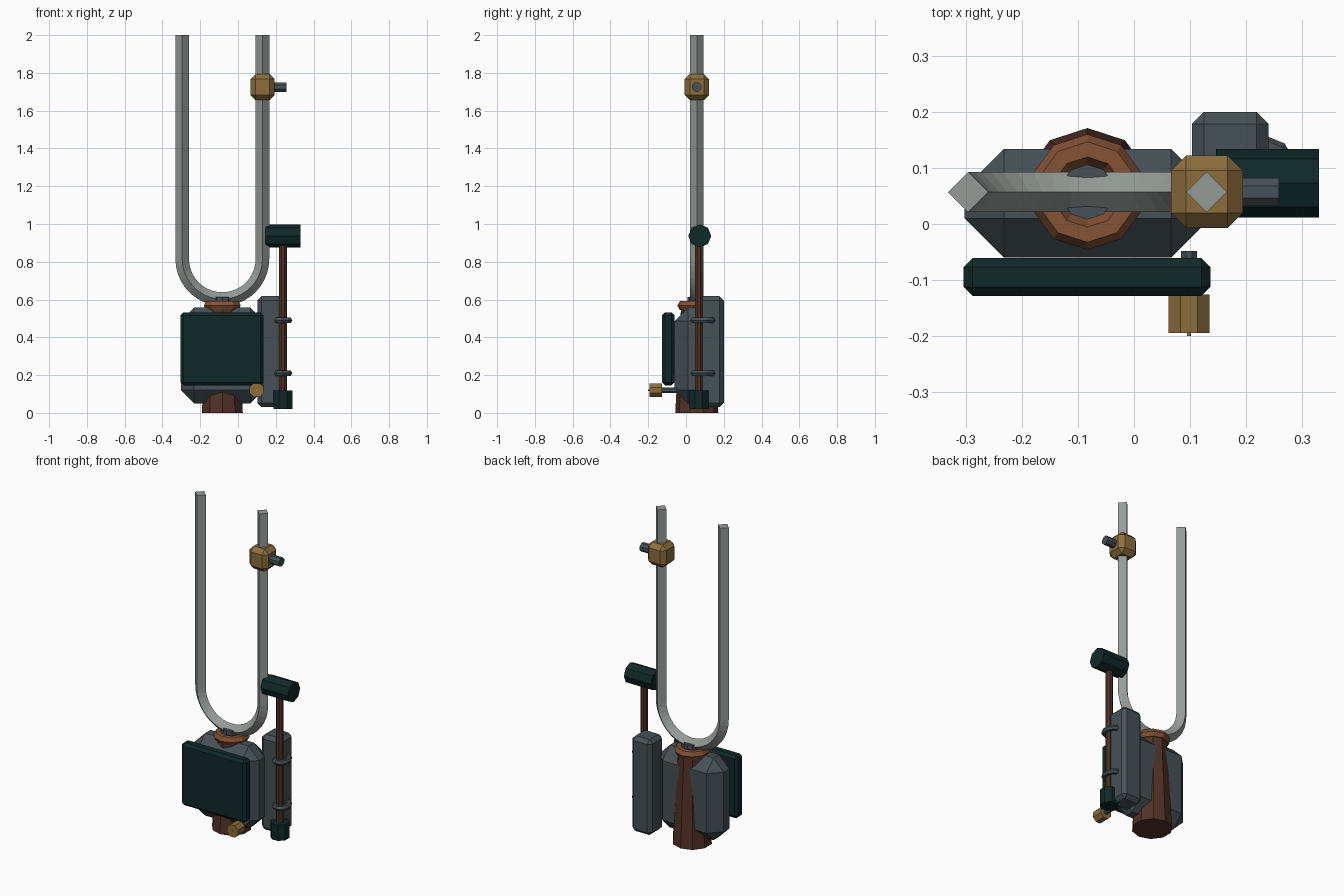
import bpy, bmesh, math
from mathutils import Vector as V

if "Cube" in bpy.data.objects:
    bpy.data.objects.remove(bpy.data.objects["Cube"])


def material(name, rgb):
    m = bpy.data.materials.new(name)
    m.diffuse_color = (*rgb, 1)
    m.use_nodes = True
    m.node_tree.nodes["Principled BSDF"].inputs["Base Color"].default_value = m.diffuse_color
    return m


STEEL = material("pale steel", (0.30, 0.33, 0.31))
IRON = material("slate iron", (0.060, 0.082, 0.095))
GREEN = material("dark green", (0.005, 0.022, 0.022))
BRASS = material("brass", (0.27, 0.155, 0.047))
COPPER = material("copper", (0.235, 0.085, 0.036))
WOOD = material("dark brown", (0.085, 0.031, 0.020))


def finish(name, bm, mat):
    bmesh.ops.recalc_face_normals(bm, faces=bm.faces)
    me = bpy.data.meshes.new(name)
    bm.to_mesh(me)
    bm.free()
    me.materials.append(mat)
    ob = bpy.data.objects.new(name, me)
    bpy.context.collection.objects.link(ob)
    return ob


def loft(name, rings, mat, closed=False):
    """Skin a row of equal rings, either looped or capped at the ends."""
    bm = bmesh.new()
    vs = [[bm.verts.new(p) for p in ring] for ring in rings]
    n = len(vs[0])
    pairs = list(zip(vs, vs[1:])) + ([(vs[-1], vs[0])] if closed else [])
    for a, b in pairs:
        for i in range(n):
            j = (i + 1) % n
            bm.faces.new((a[i], a[j], b[j], b[i]))
    if not closed:
        bm.faces.new(vs[0])
        bm.faces.new(vs[-1])
    return finish(name, bm, mat)


def circle(c, u, v, r, n, phase=0.0):
    return [V(c) + V(u) * (r * math.cos(2 * math.pi * (i + phase) / n))
            + V(v) * (r * math.sin(2 * math.pi * (i + phase) / n)) for i in range(n)]


X, Y, Z = V((1, 0, 0)), V((0, 1, 0)), V((0, 0, 1))
AXES = {"x": (X, Y, Z), "y": (Y, Z, X), "z": (Z, Y, X)}


def rod(name, base, axis, length, r1, n, mat, r2=None, phase=0.0):
    w, u, v = AXES[axis]
    base = V(base)
    return loft(name, [circle(base, u, v, r1, n, phase),
                       circle(base + w * length, u, v, r2 or r1, n, phase)], mat)


def ring(name, c, rx, ry, minor, mat, n=10, m=6):
    """Flat-lying, possibly stretched torus with a vertex facing +y."""
    rings = []
    for i in range(n):
        a = 2 * math.pi * i / n
        out = V((math.sin(a), math.cos(a), 0))
        mid = V(c) + V((rx * math.sin(a), ry * math.cos(a), 0))
        rings.append(circle(mid, out, Z, minor, m))
    return loft(name, rings, mat, closed=True)


def box(name, lo, hi, bevel, mat):
    bm = bmesh.new()
    bmesh.ops.create_cube(bm, size=1)
    lo, hi = V(lo), V(hi)
    for vert in bm.verts:
        vert.co = (lo + hi) / 2 + V([p * s for p, s in zip(vert.co, hi - lo)])
    bmesh.ops.bevel(bm, geom=bm.edges[:], offset=bevel, segments=1,
                    affect='EDGES', profile=0.5)
    return finish(name, bm, mat)


CX, CY = -0.083, 0.057

# Fork: diamond section swept along a U
R, ARC_Z, SEG = 0.2125, 0.815, 20
path = [(V((CX - R, CY, 2)), X)]
for i in range(SEG + 1):
    a = math.pi * i / SEG
    path.append((V((CX - R * math.cos(a), CY, ARC_Z - R * math.sin(a))),
                 V((math.cos(a), 0, math.sin(a)))))
path.append((V((CX + R, CY, 2)), -X))
fork = loft("fork", [circle(p, d, Y, 0.036, 4) for p, d in path], STEEL)
for o in bpy.context.view_layer.objects:
    o.select_set(o is fork)
bpy.context.view_layer.objects.active = fork
bpy.ops.object.shade_smooth_by_angle(angle=math.radians(30))

# Clamp on the right prong with its screw
box("prong_clamp", (0.066, -0.007, 1.656), (0.194, 0.122, 1.794), 0.027, BRASS)
rod("clamp_screw", (0.17, CY, 1.725), "x", 0.088, 0.027, 8, IRON, phase=0.5)

# Main body, front pad and tapered post at the back
box("body", (-0.302, -0.06, 0.05), (0.136, 0.134, 0.557), 0.07, IRON)
box("front_pad", (-0.304, -0.128, 0.146), (0.136, -0.061, 0.532), 0.016, GREEN)
rod("post", (CX, CY, 0), "z", 0.565, 0.114, 10, WOOD, r2=0.083)

# Collar and socket under the fork
ring("collar", (CX, CY, 0.568), 0.076, 0.076, 0.027, COPPER)
rod("fork_socket", (CX, CY, 0.5), "z", 0.113, 0.049, 10, IRON)

# Front knob on its stem
KX, KZ = 0.098, 0.12
rod("knob", (KX, -0.194, KZ), "y", 0.068, 0.0396, 8, BRASS, phase=0.5)
rod("knob_stem", (KX, -0.13, KZ), "y", 0.082, 0.015, 8, IRON, phase=0.5)
rod("knob_pin", (KX, -0.2, KZ), "y", 0.02, 0.004, 6, STEEL)

# Side case that carries the mallet
box("side_case", (0.103, 0.066, 0.03), (0.24, 0.2, 0.618), 0.022, IRON)

# Mallet: handle, head and end cap
MX, MY = 0.238, 0.068
rod("mallet_handle", (MX, MY, 0.07), "z", 0.84, 0.022, 8, WOOD, phase=0.5)
rod("mallet_head", (0.146, 0.073, 0.937), "x", 0.184, 0.061, 8, GREEN)
rod("mallet_cap", (MX, MY, 0.021), "z", 0.097, 0.054, 8, GREEN, phase=0.5)

# Loops holding the mallet to the case
for label, z in (("lower", 0.21), ("upper", 0.49)):
    ring(label + "_mallet_loop", (MX, 0.09, z), 0.036, 0.05, 0.016, IRON)
